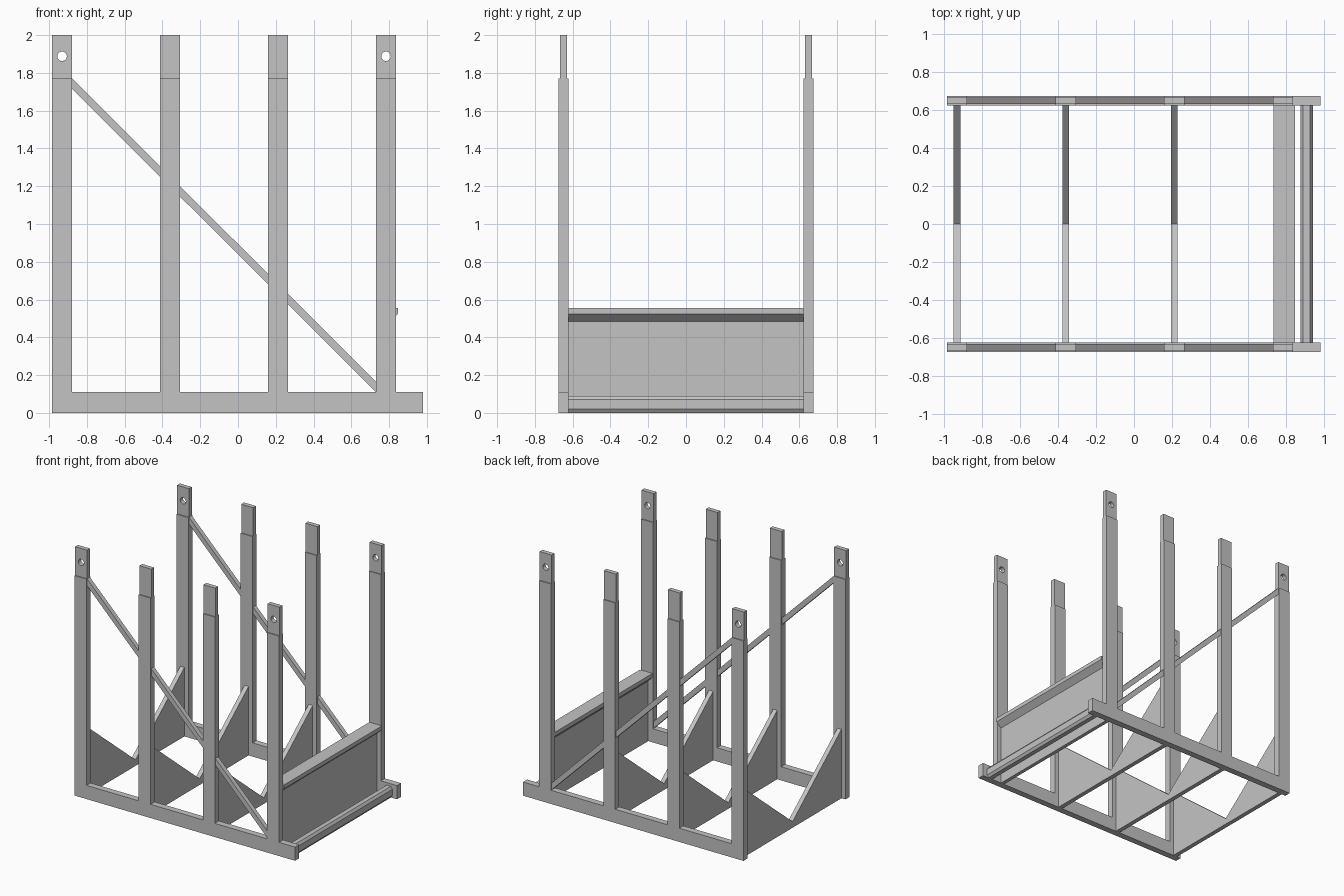
import bpy, bmesh, math

if "Cube" in bpy.data.objects:
    bpy.data.objects.remove(bpy.data.objects["Cube"])

grey = bpy.data.materials.new("steel grey")
grey.diffuse_color = (0.55, 0.55, 0.55, 1)
grey.use_nodes = True
grey.node_tree.nodes["Principled BSDF"].inputs["Base Color"].default_value = grey.diffuse_color


def prism(name, outline, axis, lo, hi):
    """Extrude a 2D outline along 'x' (outline is y,z) or 'y' (outline is x,z)."""
    put = (lambda p, d: (d, p[0], p[1])) if axis == "x" else (lambda p, d: (p[0], d, p[1]))
    bm = bmesh.new()
    a = [bm.verts.new(put(p, lo)) for p in outline]
    b = [bm.verts.new(put(p, hi)) for p in outline]
    bm.faces.new(a)
    bm.faces.new(b)
    n = len(outline)
    for i in range(n):
        j = (i + 1) % n
        bm.faces.new((a[i], a[j], b[j], b[i]))
    bmesh.ops.recalc_face_normals(bm, faces=bm.faces)
    me = bpy.data.meshes.new(name)
    bm.to_mesh(me)
    bm.free()
    me.materials.append(grey)
    ob = bpy.data.objects.new(name, me)
    bpy.context.collection.objects.link(ob)
    return ob


def rect(u0, u1, v0, v1):
    return [(u0, v0), (u1, v0), (u1, v1), (u0, v1)]


def chamfered(u0, u1, v0, v1, cu, cv):
    return [(u0 + cu, v0), (u1 - cu, v0), (u1, v0 + cv), (u1, v1 - cv),
            (u1 - cu, v1), (u0 + cu, v1), (u0, v1 - cv), (u0, v0 + cv)]


POSTS = [-0.931, -0.359, 0.212, 0.784]
HALF_W = 0.053
SIDE_Y = 0.648       # centre of each side frame
HALF_T = 0.026       # half thickness of the frame
INNER = SIDE_Y - HALF_T
BEAM_H = 0.11
SHOULDER = 1.77

for label, s in (("front", -1), ("back", 1)):
    c = s * SIDE_Y
    # base rail
    prism(f"{label}_base_rail", rect(-0.984, 0.98, 0, BEAM_H), "y", c - HALF_T, c + HALF_T)
    for i, x in enumerate(POSTS):
        # upright and its thinner top tongue
        prism(f"{label}_post_{i + 1}", rect(x - HALF_W, x + HALF_W, BEAM_H, SHOULDER),
              "y", c - HALF_T, c + HALF_T)
        tongue = prism(f"{label}_tongue_{i + 1}", rect(x - HALF_W, x + HALF_W, SHOULDER, 2.0),
                       "y", c - 0.018, c + 0.018)
        # lifting hole in the end tongues
        if i in (0, 3):
            ring = [(x + 0.025 * math.cos(t * math.tau / 24),
                     1.888 + 0.025 * math.sin(t * math.tau / 24)) for t in range(24)]
            cutter = prism(f"{label}_hole_cutter_{i + 1}", ring, "y", c - 0.1, c + 0.1)
            cutter.hide_render = True
            cutter.hide_viewport = True
            mod = tongue.modifiers.new("hole", "BOOLEAN")
            mod.operation = "DIFFERENCE"
            mod.solver = "EXACT"
            mod.object = cutter
    # diagonal brace, cut flush against the end posts
    x0, x1 = POSTS[0] + HALF_W, POSTS[3] - HALF_W
    prism(f"{label}_brace", [(x0, 1.715), (x1, 0.11), (x1, 0.165), (x0, 1.77)],
          "y", c - 0.018, c + 0.018)

# V-shaped cradle plates across the frame
for i, x in enumerate(POSTS[:3]):
    prism(f"cradle_plate_{i + 1}",
          [(-INNER, 0), (INNER, 0), (INNER, 0.555), (0, 0.05), (-INNER, 0.555)],
          "x", x - 0.018, x + 0.018)

# end panel with a flanged top edge
prism("end_panel", [(0.772, 0), (0.802, 0), (0.802, 0.483), (0.846, 0.523), (0.846, 0.555),
                    (0.734, 0.555), (0.734, 0.523), (0.772, 0.483)], "y", -INNER, INNER)

# chamfered cross bar at the end of the rails
prism("end_cross_bar", chamfered(0.875, 0.94, 0, 0.09, 0.014, 0.02), "y", -INNER, INNER)
